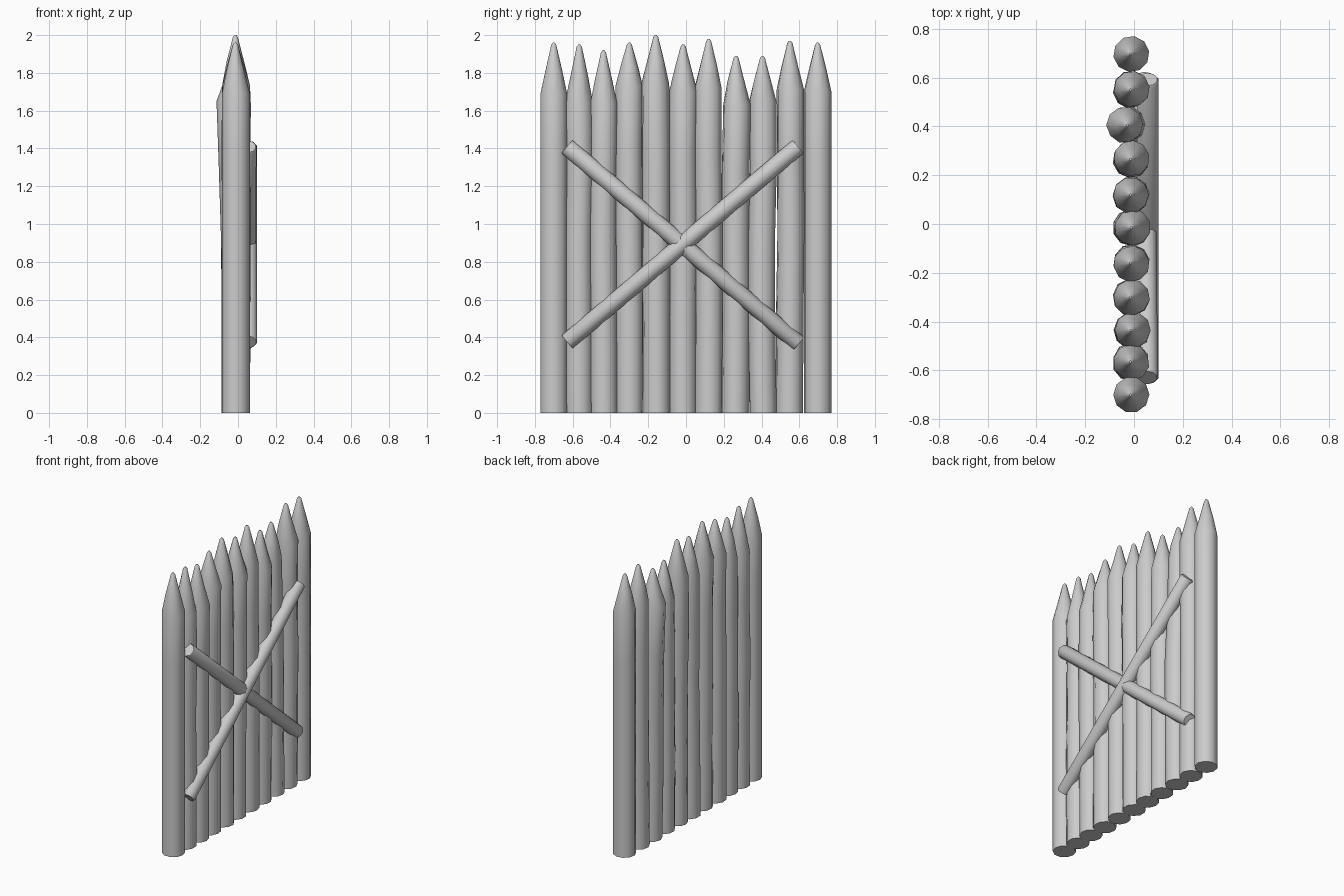
import bpy, bmesh, math, random
from mathutils import Vector

random.seed(4)
if "Cube" in bpy.data.objects:
    bpy.data.objects.remove(bpy.data.objects["Cube"])


def loft(name, rings, sides, axis, turn=0.0):
    """Capped tube through (centre, radius, roughness) rings, square to the axis."""
    bm = bmesh.new()
    axis = Vector(axis).normalized()
    u = axis.cross(Vector((1, 0, 0))).normalized()
    v = axis.cross(u)
    loops = []
    for centre, radius, rough in rings:
        loop = []
        for i in range(sides):
            a = math.tau * i / sides + turn
            r = radius * (1 + random.uniform(-rough, rough))
            loop.append(bm.verts.new(Vector(centre) + (u * math.cos(a) + v * math.sin(a)) * r))
        loops.append(loop)
    for low, high in zip(loops, loops[1:]):
        for i in range(sides):
            j = (i + 1) % sides
            bm.faces.new((low[i], low[j], high[j], high[i]))
    bm.faces.new(loops[0])
    bm.faces.new(loops[-1])
    bmesh.ops.recalc_face_normals(bm, faces=bm.faces)
    mesh = bpy.data.meshes.new(name)
    bm.to_mesh(mesh)
    bm.free()
    obj = bpy.data.objects.new(name, mesh)
    bpy.context.collection.objects.link(obj)
    bpy.ops.object.select_all(action="DESELECT")
    obj.select_set(True)
    bpy.context.view_layer.objects.active = obj
    bpy.ops.object.shade_smooth_by_angle(angle=math.radians(50))
    return obj


# Sharpened logs: y position, tip height, shoulder height, outward lean in x
logs = [
    (-0.70, 1.96, 1.69, 0), (-0.565, 1.95, 1.64, 0), (-0.437, 1.92, 1.64, 0.004),
    (-0.30, 1.96, 1.73, 0), (-0.16, 2.00, 1.74, 0), (-0.015, 1.95, 1.70, 0.006),
    (0.12, 1.98, 1.72, 0), (0.265, 1.89, 1.63, 0), (0.405, 1.89, 1.65, -0.025),
    (0.55, 1.97, 1.71, 0), (0.697, 1.96, 1.70, 0),
]
for n, (y, tip, shoulder, lean) in enumerate(logs, 1):
    end = n in (1, len(logs))
    wobble = 0 if end else 0.005
    rings = []
    for t in (0, 0.3, 0.55, 0.8, 1):
        x = -0.011 + lean * t * t + random.uniform(-wobble, wobble) * 0.5
        dy = random.uniform(-wobble, wobble)
        rings.append(((x, y + dy, shoulder * t), 0.074, 0.0 if end else 0.025))
    x = -0.014 + lean * 0.5
    rings.append(((x, y, shoulder + (tip - shoulder) * 0.45), 0.047, 0.02))
    rings.append(((x, y, tip - 0.012), 0.014, 0))
    rings.append(((x, y, tip), 0.005, 0))
    loft(f"log_{n:02d}", rings, 10, (0, 0, 1), random.uniform(0, 0.6))


# Crossed braces with slightly eased ends
def brace(name, start, end):
    a, b = Vector(start), Vector(end)
    d = (b - a).normalized() * 0.008
    rings = [(a, 0.041, 0), (a + d, 0.046, 0), (b - d, 0.046, 0), (b, 0.041, 0)]
    loft(name, rings, 10, b - a)


brace("front_brace", (0.056, -0.63, 0.375), (0.056, 0.593, 1.41))
brace("rear_brace", (0.054, -0.63, 1.41), (0.042, 0.597, 0.365))
